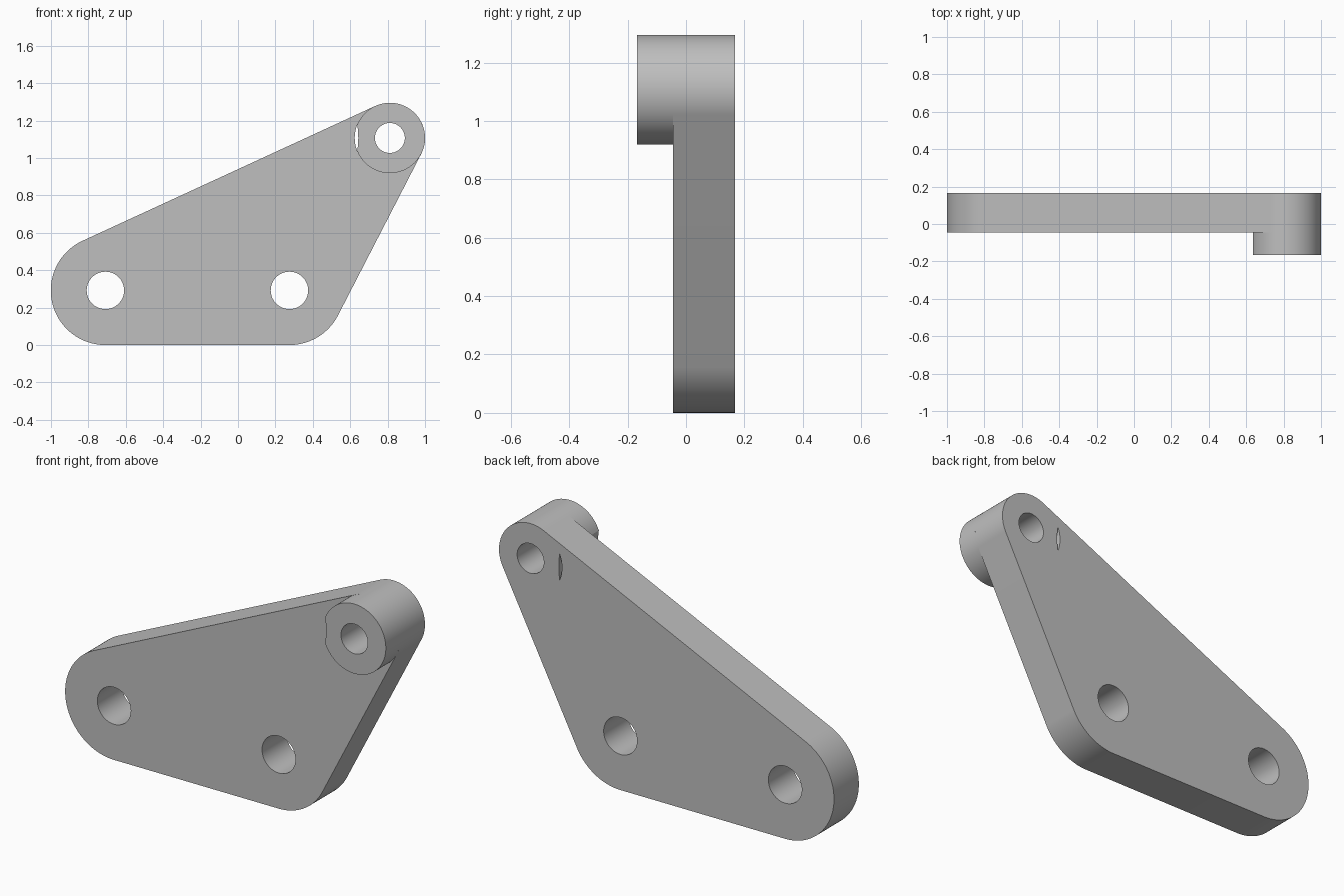
import bpy, bmesh, math
from math import pi, sin, cos, atan2, acos, asin, hypot

cube = bpy.data.objects.get("Cube")
if cube:
    bpy.data.objects.remove(cube, do_unlink=True)

metal = bpy.data.materials.new("plain grey metal")
GREY = (0.52, 0.52, 0.52, 1)
metal.diffuse_color = GREY
metal.use_nodes = True
metal.node_tree.nodes["Principled BSDF"].inputs["Base Color"].default_value = GREY

# Lobes of the plate, counter-clockwise: x, z, outer radius, hole radius
LOBES = [(-0.709, 0.292, 0.292, 0.10),
         (0.275, 0.292, 0.292, 0.10),
         (0.812, 1.107, 0.188, 0.08)]
BACK, PLATE_FRONT, BOSS_FRONT = 0.167, -0.045, -0.167


def arc(cx, cz, r, a0, a1, n=48):
    return [(cx + r * cos(a0 + (a1 - a0) * i / n),
             cz + r * sin(a0 + (a1 - a0) * i / n)) for i in range(n + 1)]


def circle(cx, cz, r, n=64):
    return arc(cx, cz, r, 0, 2 * pi, n)[:-1]


def tangent_angle(a, b):
    """Direction of the outward normal of the outer tangent from a to b."""
    dx, dz = b[0] - a[0], b[1] - a[1]
    return atan2(dz, dx) - acos((a[2] - b[2]) / hypot(dx, dz))


def hull(lobes):
    pts = []
    for i, lobe in enumerate(lobes):
        a0 = tangent_angle(lobes[i - 1], lobe)
        a1 = tangent_angle(lobe, lobes[(i + 1) % len(lobes)])
        pts += arc(*lobe[:3], a0, a0 + (a1 - a0) % (2 * pi))
    return pts


def slab(name, loops, front, back, open_back=False):
    """Fill an outline with holes and extrude it along y."""
    bm = bmesh.new()
    for loop in loops:
        vs = [bm.verts.new((x, front, z)) for x, z in loop]
        for i, v in enumerate(vs):
            bm.edges.new((vs[i - 1], v))
    bmesh.ops.triangle_fill(bm, use_beauty=True, edges=bm.edges[:], normal=(0, -1, 0))
    caps = bm.faces[:]
    res = bmesh.ops.extrude_face_region(bm, geom=caps, use_keep_orig=True)
    moved = [g for g in res["geom"] if isinstance(g, bmesh.types.BMVert)]
    bmesh.ops.translate(bm, verts=moved, vec=(0, back - front, 0))
    bmesh.ops.recalc_face_normals(bm, faces=bm.faces[:])
    if open_back:
        hidden = [f for f in bm.faces if all(abs(v.co.y - back) < 1e-5 for v in f.verts)]
        bmesh.ops.delete(bm, geom=hidden, context="FACES")
    me = bpy.data.meshes.new(name)
    bm.to_mesh(me)
    bm.free()
    ob = bpy.data.objects.new(name, me)
    bpy.context.collection.objects.link(ob)
    me.materials.append(metal)
    bpy.ops.object.select_all(action="DESELECT")
    ob.select_set(True)
    bpy.context.view_layer.objects.active = ob
    bpy.ops.object.shade_smooth_by_angle(angle=math.radians(20))
    return ob


# Shallow concave relief on the boss, leaving a thin slit through the plate
bx, bz, br, bore = LOBES[2]
half, relief_r = 0.07, 0.45
th = asin(half / br)
ph = asin(half / relief_r)
kink_x = bx - br * cos(th)
relief = arc(kink_x - relief_r * cos(ph), bz, relief_r, ph, -ph, 12)
slit = arc(bx, bz, br, pi - th, pi + th, 12) + relief[::-1][1:-1]

holes = [circle(x, z, h) for x, z, r, h in LOBES]
slab("bracket_plate", [hull(LOBES), slit] + holes, PLATE_FRONT, BACK)

# Raised boss around the upper hole
boss_outline = arc(bx, bz, br, pi + th, 3 * pi - th, 72) + relief[1:-1]
slab("upper_boss", [boss_outline, holes[2]], BOSS_FRONT, PLATE_FRONT, open_back=True)
